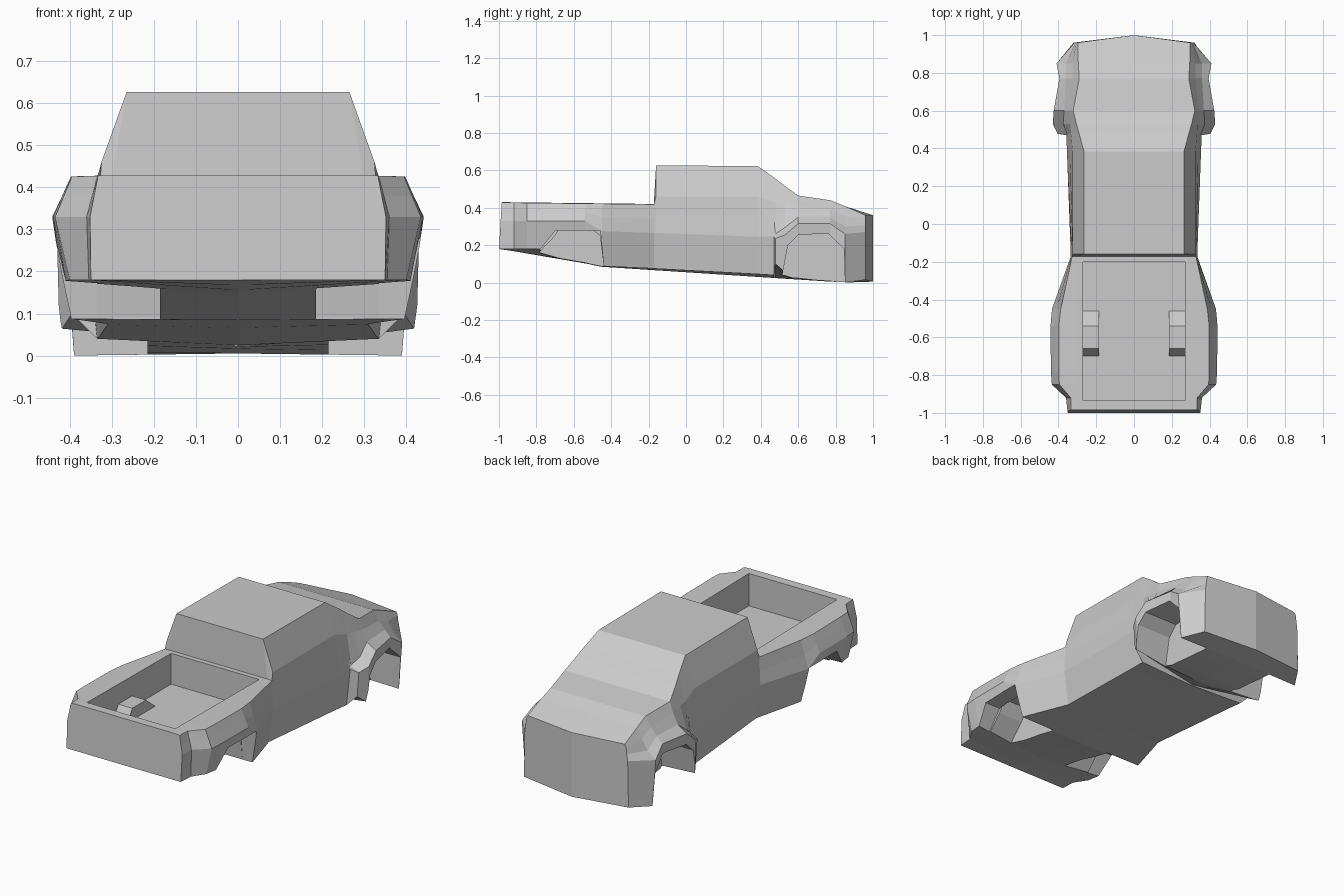
import bpy
import bmesh

if "Cube" in bpy.data.objects:
    bpy.data.objects.remove(bpy.data.objects["Cube"], do_unlink=True)

grey = bpy.data.materials.new("body grey")
grey.use_nodes = True
colour = (0.6, 0.6, 0.6, 1)
grey.diffuse_color = colour
grey.node_tree.nodes["Principled BSDF"].inputs["Base Color"].default_value = colour


def make_object(name, bm):
    mesh = bpy.data.meshes.new(name)
    bm.to_mesh(mesh)
    bm.free()
    mesh.materials.append(grey)
    obj = bpy.data.objects.new(name, mesh)
    bpy.context.collection.objects.link(obj)
    return obj


def prism(name, profile, x0, x1, shell=False):
    """Extrude a (y, z) profile; a shell has no underside or outer cap."""
    bm = bmesh.new()
    a = [bm.verts.new((x0, y, z)) for y, z in profile]
    b = [bm.verts.new((x1, y, z)) for y, z in profile]
    bm.faces.new(a)
    for i in range(len(a)):
        j = (i + 1) % len(a)
        bm.faces.new((a[i], a[j], b[j], b[i]))
    outer = bm.faces.new(b[::-1])
    bmesh.ops.recalc_face_normals(bm, faces=bm.faces)
    if shell:
        bm.normal_update()
        unwanted = [f for f in bm.faces if f is outer or f.normal.z < -.9]
        bmesh.ops.delete(bm, geom=unwanted, context='FACES')
    return make_object(name, bm)


def cut(target, cutter):
    cutter.hide_render = True
    cutter.hide_set(True)
    cutter.display_type = 'WIRE'
    mod = target.modifiers.new(cutter.name, 'BOOLEAN')
    mod.operation = 'DIFFERENCE'
    mod.solver = 'EXACT'
    mod.object = cutter


def floor_height(y):
    """The underside falls steeply behind the rear wheels, then gently."""
    return .087 - .171 * (y + .45) if y < -.45 else max(.055 - .065 * y, .005)


def deck_height(y):
    return .418 - .012 * y


def ring_points(y, side):
    """Full section from one side's points: sill, waist, ledge, shoulder, top."""
    if len(side) == 4:
        (wx, wz), (sx, sz) = side[1:3]
        side = [*side[:2], ((wx + sx) / 2, (wz + sz) / 2), *side[2:]]
    mid_y = 1.0 if y > .9 else y
    right = [(-x, y, z) for x, z in reversed(side)]
    left = [(x, y, z) for x, z in side]
    return [(0, mid_y, floor_height(y)), *left, (0, mid_y, side[-1][1]), *right]


# Bed: y, sill, waist, shoulder half-width
bed_sections = [
    (-.99, (.35, .18), (.352, .33), .333),
    (-.92, (.355, .18), (.36, .33), .335),
    (-.85, (.40, .18), (.435, .33), .395),
    (-.78, (.41, .178), (.44, .33), .398),
    (-.54, (.41, .11), (.442, .33), .398),
    (-.45, (.40, .088), (.434, .275), .388),
    (-.172, (.31, .075), (.335, .265), .328),
]
# Cab and nose: y, sill, waist, (arch ledge,) shoulder, top edge
cab_sections = [
    (-.16, (.31, .074), (.335, .265), (.325, .46), (.265, .627)),
    (.385, (.33, .045), (.355, .245), (.325, .46), (.265, .622)),
    (.47, (.335, .04), (.358, .245), (.333, .43), (.288, .562)),
    (.478, (.395, .10), (.405, .235), (.355, .26), (.334, .425), (.29, .556)),
    (.53, (.425, .055), (.43, .255), (.375, .295), (.336, .42), (.305, .515)),
    (.6, (.415, .03), (.425, .315), (.37, .35), (.34, .41), (.322, .465)),
    (.77, (.39, .01), (.395, .315), (.36, .35), (.325, .39), (.29, .44)),
    (.85, (.39, 0), (.41, .26), (.36, .30), (.325, .355), (.295, .408)),
    (.96, (.32, .015), (.315, .27), (.305, .345), (.297, .36)),
]
bm = bmesh.new()
rings = []
for y, sill, waist, shoulder in bed_sections:
    deck = deck_height(y)
    side = [sill, waist, (shoulder, deck - .002), (.30, deck)]
    rings.append([bm.verts.new(p) for p in ring_points(y, side)])
for y, *side in cab_sections:
    rings.append([bm.verts.new(p) for p in ring_points(y, side)])

# The tailgate leans slightly
for v in rings[0]:
    v.co.y = -1 + (v.co.z - .18) * .06
for lower, upper in zip(rings, rings[1:]):
    for i in range(len(lower)):
        j = (i + 1) % len(lower)
        bm.faces.new((lower[i], lower[j], upper[j], upper[i]))
half = len(rings[0]) // 2
bm.faces.new(rings[0])
bm.faces.new(rings[-1][:half + 1])
bm.faces.new(rings[-1][half:] + rings[-1][:1])
bmesh.ops.recalc_face_normals(bm, faces=bm.faces)
body = make_object("truck_body", bm)

# Cargo bed
bed_floor = .25
bed = [(-.935, bed_floor), (-.2, bed_floor), (-.2, .55), (-.935, .55)]
cut(body, prism("bed_cutter", bed, -.27, .27))

# Wheel wells: a tall inner pocket behind each rear arch makes the bed hump
rear_arch = [(-.44, -.2), (-.44, .09), (-.458, .277), (-.70, .277),
             (-.785, .17), (-.80, -.2)]
hump = [(-.46, bed_floor), (-.54, .315), (-.66, .315), (-.70, bed_floor)]
rear_pocket = [(-.44, -.2), (-.44, .09), *hump, (-.785, .16), (-.80, -.2)]
front_arch = [(.505, -.2), (.515, .04), (.545, .2), (.6, .255), (.76, .262),
              (.845, .18), (.855, -.2)]
for side, label in ((1, "left"), (-1, "right")):
    cut(body, prism(label + "_rear_pocket_cutter", rear_pocket, side * .185, side * .34))
    cut(body, prism(label + "_rear_arch_cutter", rear_arch, side * .335, side * .6))
    cut(body, prism(label + "_front_arch_cutter", front_arch, side * .215, side * .6))
    prism(label + "_wheel_hump", hump, side * .185, side * .27, True)
